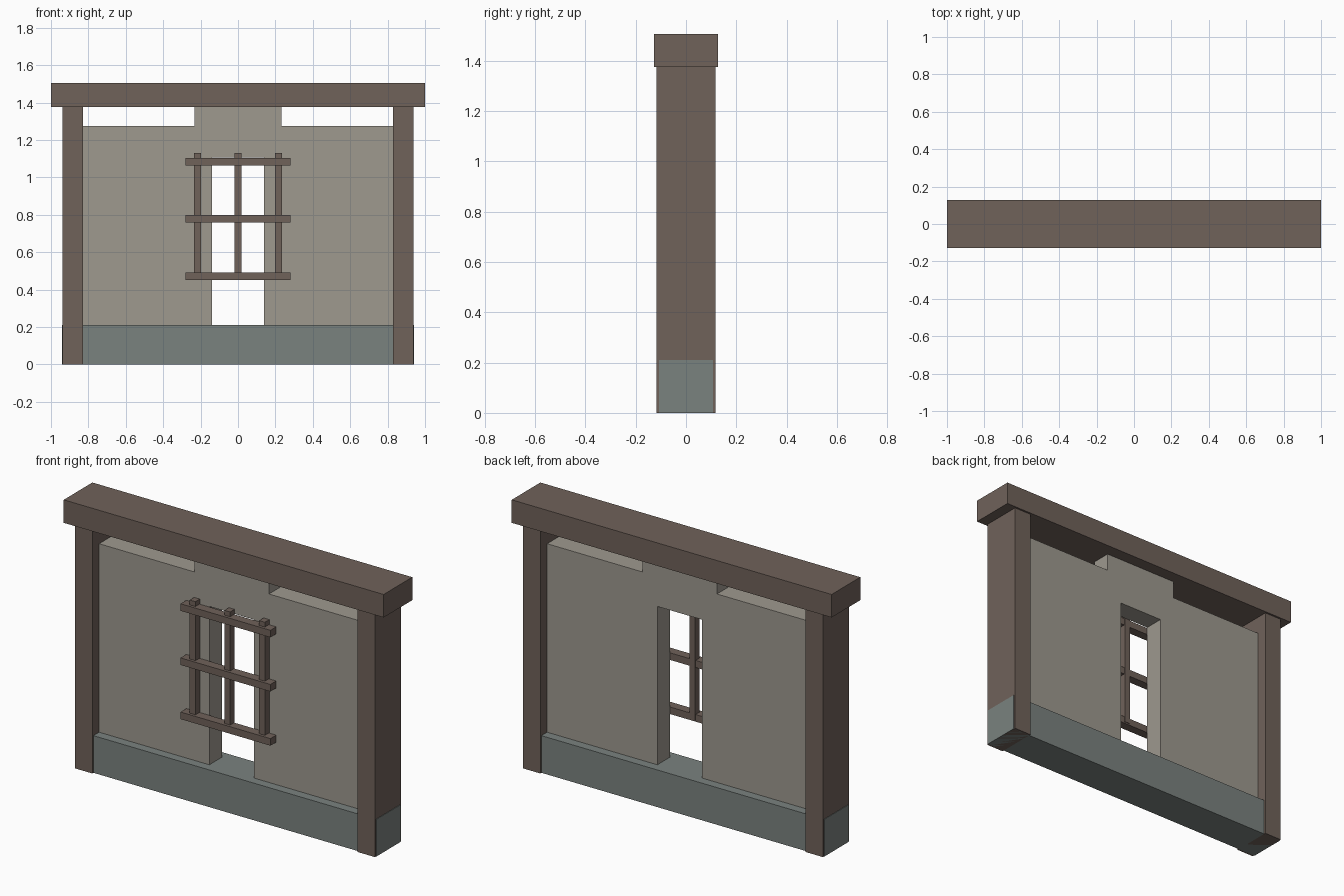
import bpy, bmesh

if "Cube" in bpy.data.objects:
    bpy.data.objects.remove(bpy.data.objects["Cube"])


def material(name, rgb):
    m = bpy.data.materials.new(name)
    m.diffuse_color = (*rgb, 1)
    m.use_nodes = True
    m.node_tree.nodes["Principled BSDF"].inputs["Base Color"].default_value = m.diffuse_color
    return m


WOOD = material("dark_wood", (0.162, 0.122, 0.102))
STONE = material("stone", (0.195, 0.223, 0.212))
PLASTER = material("plaster", (0.342, 0.319, 0.275))


def add_object(name, bm, mat):
    bmesh.ops.recalc_face_normals(bm, faces=bm.faces)
    me = bpy.data.meshes.new(name)
    bm.to_mesh(me)
    bm.free()
    me.materials.append(mat)
    ob = bpy.data.objects.new(name, me)
    bpy.context.collection.objects.link(ob)
    return ob


def box(name, xr, yr, zr, mat):
    bm = bmesh.new()
    bmesh.ops.create_cube(bm, size=1)
    for v in bm.verts:
        v.co = [(r[0] + r[1]) / 2 + c * (r[1] - r[0]) for c, r in zip(v.co, (xr, yr, zr))]
    return add_object(name, bm, mat)


# Timber frame and stone footing
box("top_beam", (-1, 1), (-0.128, 0.128), (1.375, 1.505), WOOD)
box("stone_base", (-0.94, 0.94), (-0.107, 0.107), (0, 0.21), STONE)
for side, s in (("left", -1), ("right", 1)):
    box(side + "_post", sorted((s * 0.829, s * 0.937)), (-0.117, 0.117), (0, 1.375), WOOD)

# Plaster wall: half profile mirrored, with opening and raised centre
half = [(0.14, 1.105), (0.14, 0.21), (0.83, 0.21), (0.83, 1.275), (0.233, 1.275), (0.233, 1.375)]
outline = half + [(-x, z) for x, z in reversed(half)]
bm = bmesh.new()
face = bm.faces.new([bm.verts.new((x, -0.056, z)) for x, z in outline])
ext = bmesh.ops.extrude_face_region(bm, geom=[face])
bmesh.ops.translate(bm, vec=(0, 0.112, 0),
                    verts=[g for g in ext["geom"] if isinstance(g, bmesh.types.BMVert)])
add_object("plaster_wall", bm, PLASTER)

# Window lattice on the front face
for i, z in enumerate((0.472, 0.778, 1.084)):
    box(f"lattice_rail_{i + 1}", (-0.281, 0.281), (-0.112, -0.06), (z - 0.02, z + 0.02), WOOD)
for i, x in enumerate((-0.217, 0, 0.217)):
    box(f"lattice_bar_{i + 1}", (x - 0.018, x + 0.018), (-0.096, -0.056), (0.46, 1.131), WOOD)
